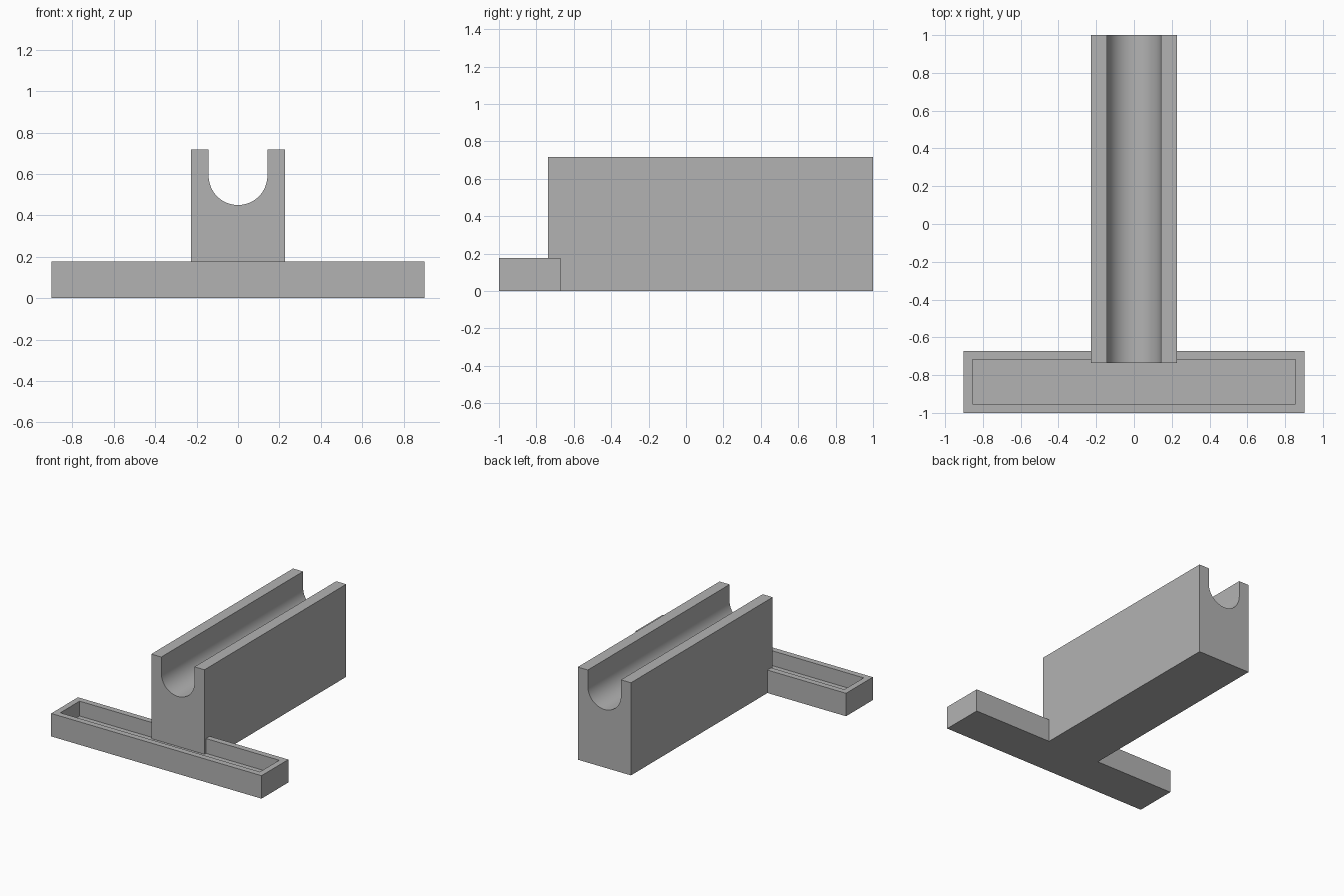
import bpy, bmesh, math

cube = bpy.data.objects.get("Cube")
if cube:
    bpy.data.objects.remove(cube, do_unlink=True)

GREY = (0.45, 0.45, 0.45, 1)
grey = bpy.data.materials.new("plain grey")
grey.use_nodes = True
grey.diffuse_color = GREY
grey.node_tree.nodes["Principled BSDF"].inputs["Base Color"].default_value = GREY


def make_object(name, bm):
    bmesh.ops.recalc_face_normals(bm, faces=bm.faces)
    mesh = bpy.data.meshes.new(name)
    bm.to_mesh(mesh)
    bm.free()
    mesh.materials.append(grey)
    obj = bpy.data.objects.new(name, mesh)
    bpy.context.collection.objects.link(obj)
    return obj


def extrude(bm, points, offset):
    face = bm.faces.new([bm.verts.new(p) for p in points])
    out = bmesh.ops.extrude_face_region(bm, geom=[face])
    verts = [v for v in out["geom"] if isinstance(v, bmesh.types.BMVert)]
    bmesh.ops.translate(bm, verts=verts, vec=offset)
    return [f for f in out["geom"] if isinstance(f, bmesh.types.BMFace)][0]


# Long front tray: a slab with a sunken rectangular trough
hx, front, back, height = 0.902, -1.0, -0.672, 0.178
bm = bmesh.new()
top = extrude(bm, [(-hx, front, 0), (hx, front, 0), (hx, back, 0), (-hx, back, 0)],
              (0, 0, height))
bmesh.ops.inset_individual(bm, faces=[top], thickness=0.065)
floor = bmesh.ops.extrude_face_region(bm, geom=[top])
bmesh.ops.translate(bm, vec=(0, 0, -0.115),
                    verts=[v for v in floor["geom"] if isinstance(v, bmesh.types.BMVert)])
if top.is_valid:
    bmesh.ops.delete(bm, geom=[top], context="FACES_ONLY")
tray = make_object("front_tray", bm)

# Long block with a round-bottomed channel along its top
w, r, block_top, axis_z, start = 0.228, 0.142, 0.718, 0.592, -0.7365
steps = 32
arc = [(r * math.cos(a), axis_z - r * math.sin(a))
       for a in (math.pi * i / steps for i in range(steps + 1))]
profile = [(-w, 0), (w, 0), (w, block_top), (r, block_top)] + arc + [(-r, block_top), (-w, block_top)]
bm = bmesh.new()
extrude(bm, [(x, start, z) for x, z in profile], (0, 1 - start, 0))
block = make_object("channel_block", bm)

# Join the two parts into one solid
union = block.modifiers.new("join_tray", "BOOLEAN")
union.operation = "UNION"
union.solver = "EXACT"
union.object = tray
bpy.ops.object.select_all(action="DESELECT")
block.select_set(True)
bpy.context.view_layer.objects.active = block
bpy.ops.object.modifier_apply(modifier=union.name)
bpy.data.objects.remove(tray, do_unlink=True)
block.name = "channel_block_with_tray"
bpy.ops.object.shade_smooth_by_angle(angle=math.radians(30))
